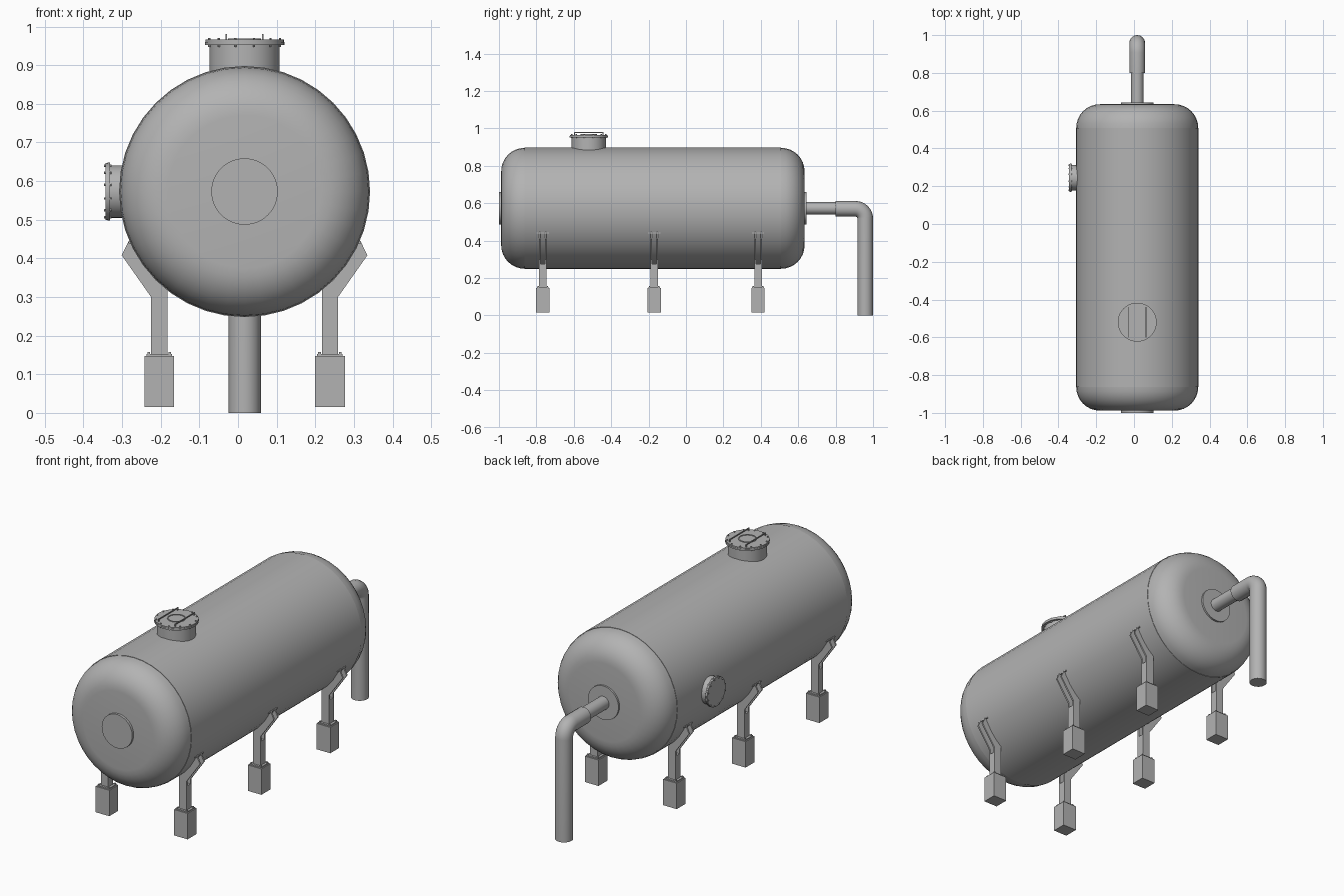
import bpy, bmesh
from math import pi, sin, cos, radians
from mathutils import Matrix, Vector

old = bpy.data.objects.get("Cube")
if old:
    bpy.data.objects.remove(old, do_unlink=True)

GREY = (0.45, 0.45, 0.45, 1)
mat = bpy.data.materials.new("plain grey metal")
mat.use_nodes = True
mat.diffuse_color = GREY
next(n for n in mat.node_tree.nodes if n.type == 'BSDF_PRINCIPLED').inputs["Base Color"].default_value = GREY

CX, CZ = 0.017, 0.573      # tank axis
R = 0.325                  # tank radius
ALONG_Y = Matrix.Rotation(-pi / 2, 4, 'X')
TO_MINUS_X = Matrix.Rotation(-pi / 2, 4, 'Y')


def finish(bm, name, place=Matrix(), smooth=True):
    bmesh.ops.recalc_face_normals(bm, faces=bm.faces)
    bm.transform(place)
    mesh = bpy.data.meshes.new(name)
    bm.to_mesh(mesh)
    bm.free()
    mesh.materials.append(mat)
    ob = bpy.data.objects.new(name, mesh)
    bpy.context.collection.objects.link(ob)
    if smooth:
        shade(ob)
    return ob


def shade(ob):
    bpy.ops.object.select_all(action='DESELECT')
    ob.select_set(True)
    bpy.context.view_layer.objects.active = ob
    bpy.ops.object.shade_smooth_by_angle(angle=radians(35))


def lathe(name, profile, place, sides=48):
    """Turn (radius, height) points around the local z axis."""
    bm = bmesh.new()
    verts = [bm.verts.new((r, 0, h)) for r, h in profile]
    edges = [bm.edges.new(p) for p in zip(verts, verts[1:])]
    bmesh.ops.spin(bm, geom=verts + edges, cent=(0, 0, 0), axis=(0, 0, 1),
                   angle=2 * pi, steps=sides, use_duplicate=False)
    bmesh.ops.remove_doubles(bm, verts=bm.verts, dist=1e-5)
    return finish(bm, name, place)


def disc(name, r, h0, h1, place, sides=48):
    return lathe(name, [(0, h0), (r, h0), (r, h1), (0, h1)], place, sides)


def add_box(bm, centre, size):
    m = Matrix.Translation(centre) @ Matrix.Diagonal((*size, 1))
    bmesh.ops.create_cube(bm, size=1, matrix=m)


def box(name, centre, size):
    bm = bmesh.new()
    add_box(bm, centre, size)
    return finish(bm, name, smooth=False)


def prism(name, points, y0, y1):
    """Extrude an x-z outline along y."""
    bm = bmesh.new()
    face = bm.faces.new([bm.verts.new((x, y0, z)) for x, z in points])
    new = bmesh.ops.extrude_face_region(bm, geom=[face])["geom"]
    bmesh.ops.translate(bm, vec=(0, y1 - y0, 0),
                        verts=[v for v in new if isinstance(v, bmesh.types.BMVert)])
    return finish(bm, name, smooth=False)


# Tank: shell with rounded ends, turned around y
FRONT, BACK, ROUND = -0.988, 0.634, 0.125
arc = [i * pi / 16 for i in range(9)]
cap_r = R - 0.002
front_cap = [(0, FRONT)] + [(cap_r - ROUND + ROUND * sin(a), FRONT + ROUND - ROUND * cos(a)) for a in arc]
back_cap = [(cap_r - ROUND + ROUND * cos(a), BACK - ROUND + ROUND * sin(a)) for a in arc] + [(0, BACK)]
shell = [(R, FRONT + ROUND), (R, BACK - ROUND)]
on_axis = Matrix.Translation((CX, 0, CZ)) @ ALONG_Y
lathe("tank_body", front_cap + shell + back_cap, on_axis, 40)
disc("front_end_plate", 0.086, -1.0, FRONT + 0.01, on_axis)
disc("back_end_plate", 0.086, BACK - 0.01, 0.643, on_axis)


# Manholes: neck, flange, lid and a ring of bolts
def manhole(name, place, neck_r, flange_r, base, top, lid_h):
    disc(name + "_neck", neck_r, base, top, place)
    disc(name + "_flange", flange_r, top - lid_h, top - lid_h * 0.45, place)
    disc(name + "_lid", flange_r * 0.985, top - lid_h * 0.5, top, place)
    bm = bmesh.new()
    for i in range(12):
        a = 2 * pi * (i + 0.5) / 12
        r = flange_r * 0.92
        m = Matrix.Translation((r * cos(a), r * sin(a), top - lid_h / 2))
        bmesh.ops.create_cone(bm, cap_ends=True, segments=6, radius1=0.0035,
                              radius2=0.0035, depth=lid_h + 0.009, matrix=m)
    finish(bm, name + "_bolts", place, smooth=False)


HATCH_Y = -0.52
manhole("top_manhole", Matrix.Translation((CX, HATCH_Y, 0)), 0.091, 0.103, 0.84, 0.966, 0.014)
manhole("side_manhole", Matrix.Translation((CX, 0.245, CZ)) @ TO_MINUS_X, 0.068, 0.075, 0.28, 0.36, 0.011)

# Ring and lifting bars on the top lid
lathe("lid_ring", [(0.043, 0.96), (0.043, 0.969), (0.038, 0.969), (0.038, 0.96)],
      Matrix.Translation((CX, HATCH_Y, 0)), 32)
for side in (-1, 1):
    bm = bmesh.new()
    x = CX + side * 0.047
    add_box(bm, (x, HATCH_Y, 0.978), (0.004, 0.16, 0.005))
    for end in (-1, 1):
        add_box(bm, (x, HATCH_Y + end * 0.076, 0.971), (0.004, 0.006, 0.014))
    finish(bm, "lid_bar", smooth=False)

# Outlet pipe: thin stub, then a wider pipe bending to the ground
disc("outlet_stub", 0.033, 0.63, 0.81, on_axis, 32)
PIPE_R, BEND, PIPE_Y = 0.042, 0.052, 0.958
path = [(0.8, CZ - 0.003)]
path += [(PIPE_Y - BEND + BEND * sin(a), CZ - 0.003 - BEND + BEND * cos(a)) for a in arc]
path += [(PIPE_Y, 0)]
curve = bpy.data.curves.new("drain_pipe", 'CURVE')
curve.dimensions = '3D'
curve.bevel_depth, curve.bevel_resolution = PIPE_R, 6
curve.use_fill_caps = True
spline = curve.splines.new('POLY')
spline.points.add(len(path) - 1)
for p, (y, z) in zip(spline.points, path):
    p.co = (CX, y, z, 1)
curve.materials.append(mat)
pipe = bpy.data.objects.new("drain_pipe", curve)
bpy.context.collection.objects.link(pipe)
bpy.ops.object.select_all(action='DESELECT')
pipe.select_set(True)
bpy.context.view_layer.objects.active = pipe
bpy.ops.object.convert(target='MESH')
shade(bpy.context.view_layer.objects.active)

# Legs: foot block, bolted base plate, post and a forked bracket on the shell
BRACKET = [(0.2, 0.15), (0.2, 0.325), (0.25, 0.38), (0.292, 0.45),
           (0.3, 0.445), (0.318, 0.408), (0.242, 0.3), (0.242, 0.15)]
for side, label in ((-1, "right"), (1, "left")):
    x = CX + side * 0.221
    for y in (-0.765, -0.17, 0.385):
        box(label + "_foot_block", (x, y, 0.081), (0.077, 0.072, 0.132))
        box(label + "_base_plate", (x, y, 0.1495), (0.066, 0.062, 0.007))
        box(label + "_post", (x, y, 0.21), (0.042, 0.036, 0.13))
        outline = [(CX + side * dx, z) for dx, z in BRACKET]
        for s in (-1, 1):
            prism(label + "_bracket_plate", outline, y + s * 0.012, y + s * 0.02)
        bm = bmesh.new()
        for sx in (-1, 1):
            for sy in (-1, 1):
                add_box(bm, (x + sx * 0.027, y + sy * 0.025, 0.154), (0.007, 0.007, 0.008))
        finish(bm, label + "_base_bolts", smooth=False)
        # small lug where the bracket top meets the shell
        box(label + "_bracket_lug", (CX + side * 0.296, y, 0.441), (0.01, 0.066, 0.006))
